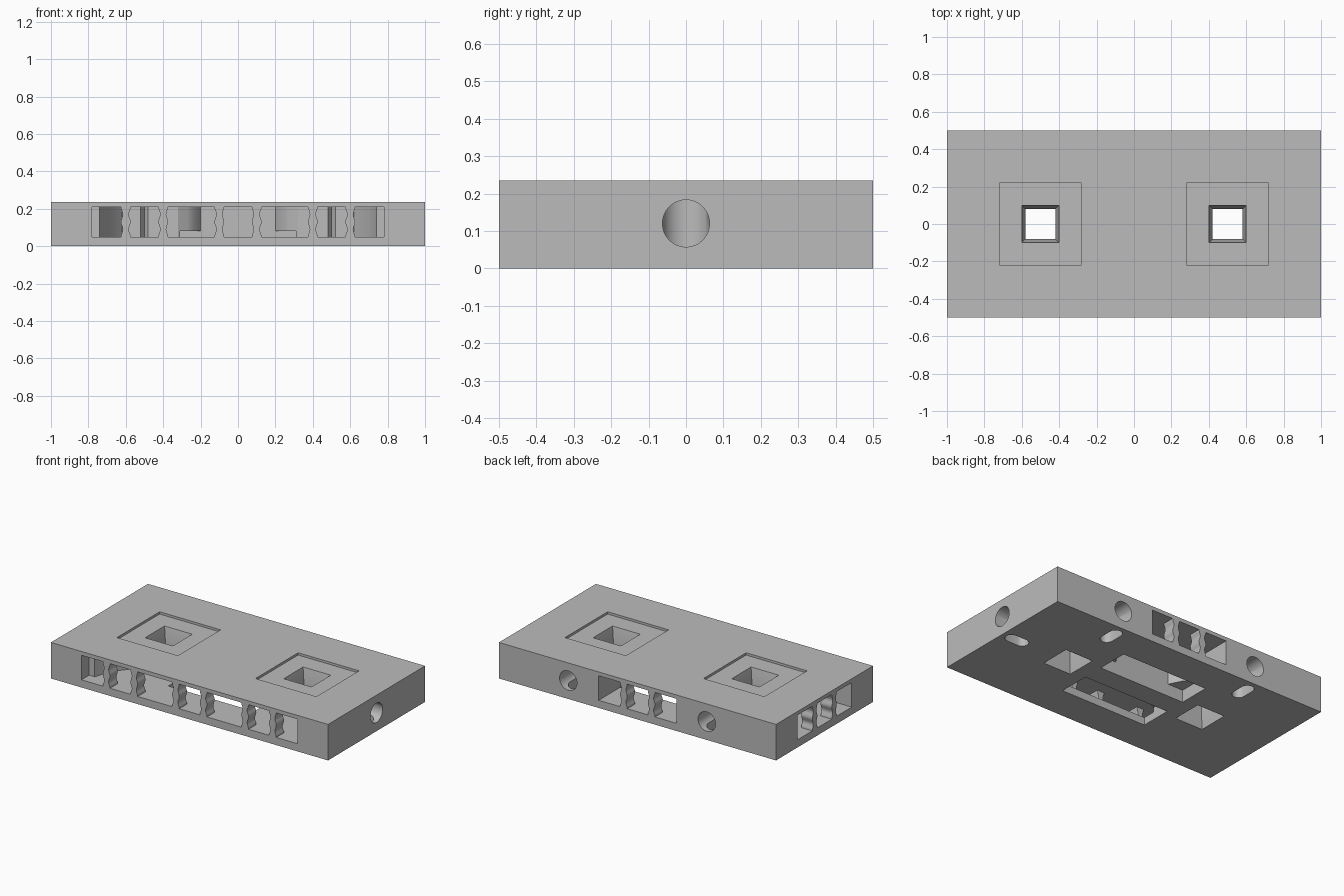
import bpy, bmesh, math

if "Cube" in bpy.data.objects:
    bpy.data.objects.remove(bpy.data.objects["Cube"])

HEIGHT, FLOOR, CEIL = 0.235, 0.05, 0.21

grey = bpy.data.materials.new("plain grey")
grey.use_nodes = True
grey.diffuse_color = (0.5, 0.5, 0.5, 1)
grey.node_tree.nodes["Principled BSDF"].inputs["Base Color"].default_value = (0.5, 0.5, 0.5, 1)


def finish(bm, name):
    bmesh.ops.recalc_face_normals(bm, faces=bm.faces)
    mesh = bpy.data.meshes.new(name)
    bm.to_mesh(mesh)
    bm.free()
    mesh.materials.append(grey)
    obj = bpy.data.objects.new(name, mesh)
    bpy.context.collection.objects.link(obj)
    return obj


def loft(name, loops):
    """Closed solid through loops that have equal point counts."""
    bm = bmesh.new()
    rings = [[bm.verts.new(p) for p in loop] for loop in loops]
    n = len(rings[0])
    for a, b in zip(rings, rings[1:]):
        for i in range(n):
            bm.faces.new((a[i], a[(i + 1) % n], b[(i + 1) % n], b[i]))
    bm.faces.new(rings[0])
    bm.faces.new(rings[-1])
    return finish(bm, name)


def prism(name, plan, z0, z1):
    return loft(name, [[(x, y, z) for x, y in plan] for z in (z0, z1)])


def rect(cx, cy, hx, hy):
    return [(cx - hx, cy - hy), (cx + hx, cy - hy), (cx + hx, cy + hy), (cx - hx, cy + hy)]


def mirrored(half):
    """Plan symmetric in x, given from the +x end to the middle."""
    return half + [(-x, y) for x, y in reversed(half)]


def box(name, x0, x1, y0, y1, z0, z1):
    return prism(name, rect((x0 + x1) / 2, (y0 + y1) / 2, (x1 - x0) / 2, (y1 - y0) / 2), z0, z1)


block = box("block", -1, 1, -0.5, 0.5, 0, HEIGHT)


def cut(cutter):
    cutter.hide_render = True
    mod = block.modifiers.new("cut", "BOOLEAN")
    mod.operation, mod.solver, mod.object = "DIFFERENCE", "EXACT", cutter
    bpy.context.view_layer.objects.active = block
    bpy.ops.object.modifier_apply(modifier=mod.name)
    bpy.data.objects.remove(cutter)


# Galleries open at the front, back and right end
front_half = [(0.78, -0.6), (0.78, -0.42), (0.74, -0.42), (0.70, -0.3), (0.62, -0.2),
              (0.52, -0.2), (0.5, -0.17), (0.48, -0.2), (0.32, -0.2), (0.27, -0.17),
              (0.24, -0.15), (0.2, -0.07)]
bay_half = [(0.28, 0.6), (0.28, 0.2), (0.24, 0.15), (0.2, 0.07)]
end_plan = [(-1.1, 0.28), (-0.82, 0.28), (-0.72, 0.16), (-0.72, -0.16), (-0.82, -0.28), (-1.1, -0.28)]
for plan in (mirrored(front_half), mirrored(bay_half), end_plan):
    cut(prism("gallery_cutter", plan, FLOOR, CEIL))

# Long slots in the underside
for side in (-1, 1):
    cut(prism("slot_cutter", rect(0, side * 0.173, 0.31, 0.103), -0.1, FLOOR + 0.03))

# Square sockets with hourglass shafts
for cx in (-0.5, 0.5):
    cut(prism("recess_cutter", rect(cx, 0, 0.22, 0.22), HEIGHT - 0.015, 0.3))
    levels = [(-0.02, 0.1), (0, 0.1), (0.09, 0.08), (0.13, 0.08), (0.22, 0.1), (0.3, 0.1)]
    cut(loft("shaft_cutter", [[(x, y, z) for x, y in rect(cx, 0, h, h)] for z, h in levels]))


def round_hole(place):
    """Horizontal bore with a curved inner end, and a rounded slot below it."""
    n, r = 32, 0.063
    bm = bmesh.new()
    rings = []
    for inner in (False, True):
        ring = []
        for i in range(n):
            a = 2 * math.pi * i / n
            w = r * math.cos(a)
            d = 0.13 + math.sqrt(max(r * r - w * w, 0)) if inner else -0.1
            ring.append(bm.verts.new((*place(d, w), 0.12 + r * math.sin(a))))
        rings.append(ring)
    a, b = rings
    for i in range(n):
        bm.faces.new((a[i], a[(i + 1) % n], b[(i + 1) % n], b[i]))
    bm.faces.new(a)
    bm.faces.new((b[0], b[1], b[-1]))
    bm.faces.new((b[n // 2], b[n // 2 - 1], b[n // 2 + 1]))
    for i in range(1, n // 2 - 1):
        bm.faces.new((b[i], b[i + 1], b[n - i - 1], b[n - i]))
    cut(finish(bm, "bore_cutter"))
    capsule = []
    for i in range(18):
        a = math.pi * (i if i < 9 else i - 1) / 8
        mid = 0.15 if i < 9 else 0.07
        capsule.append(place(mid + 0.04 * math.sin(a), 0.04 * math.cos(a)))
    cut(prism("keyhole_cutter", capsule, -0.1, 0.1))


round_hole(lambda d, w: (1 - d, w))
for cx in (-0.5, 0.5):
    round_hole(lambda d, w: (cx + w, 0.5 - d))


def baluster(name, place):
    """Flat pillar with wavy sides, set flush with the outer face."""
    steps = 16
    loops = []
    for i in range(steps + 1):
        t = i / steps
        h = 0.021 + 0.005 * math.cos(4 * math.pi * t)
        z = FLOOR + t * (CEIL - FLOOR)
        loops.append([(*place(d, w), z) for d, w in ((0, -h), (0, h), (0.08, h), (0.08, -h))])
    loft(name, loops)


# Pillars across the openings
for c in (-0.6, -0.4, -0.1, 0.1, 0.4, 0.6):
    baluster("front_pillar", lambda d, w: (c + w, -0.5 + d))
for c in (-0.1, 0.1):
    baluster("back_pillar", lambda d, w: (c + w, 0.5 - d))
    baluster("end_pillar", lambda d, w: (-1 + d, c + w))

# Smooth the bores while keeping every edge crisp
bpy.ops.object.select_all(action="DESELECT")
block.select_set(True)
bpy.context.view_layer.objects.active = block
bpy.ops.object.shade_smooth_by_angle(angle=math.radians(30))
